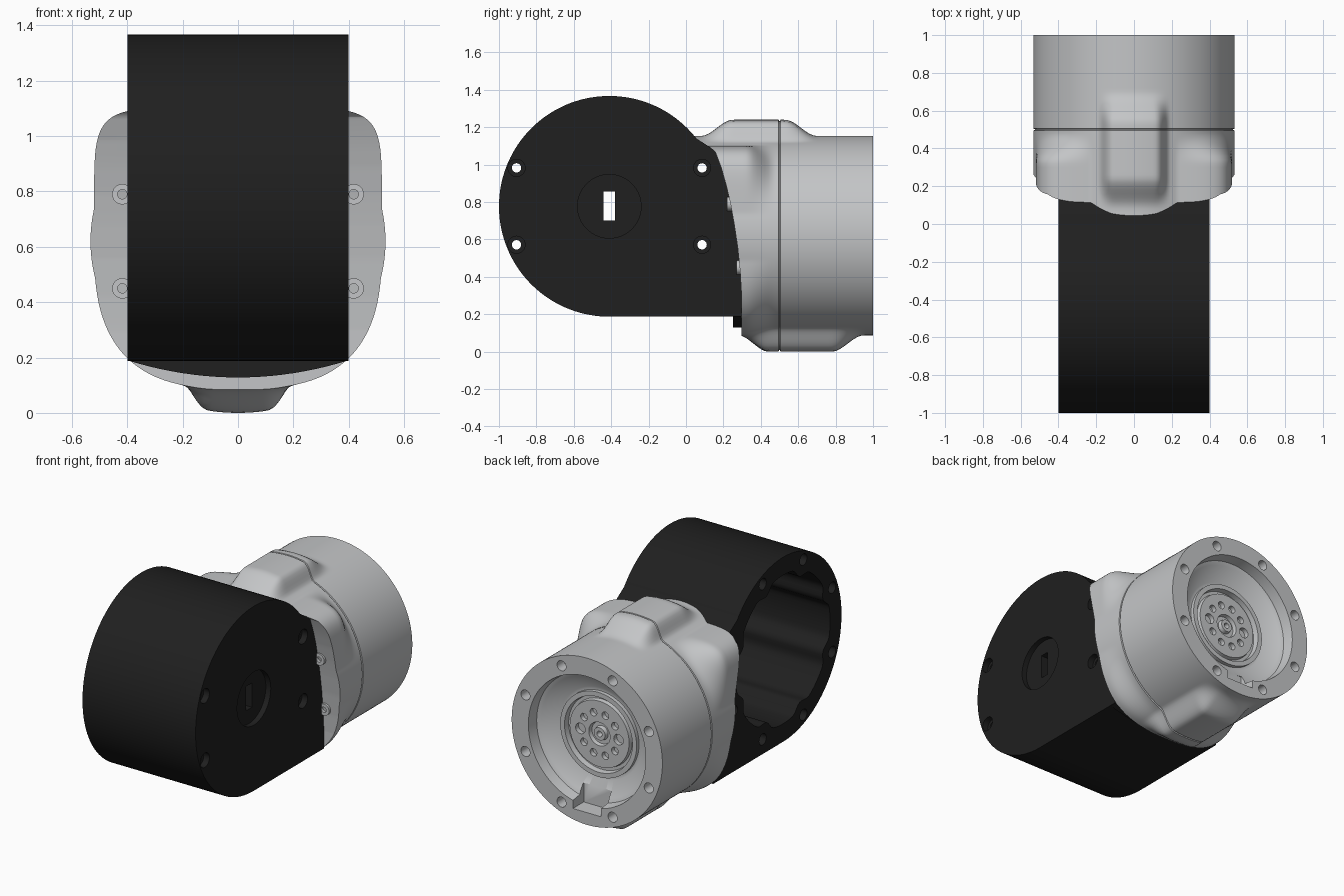
import bpy, bmesh
from math import sin, cos, pi, radians, hypot

if "Cube" in bpy.data.objects:
    bpy.data.objects.remove(bpy.data.objects["Cube"])


def material(name, rgb):
    m = bpy.data.materials.new(name)
    m.use_nodes = True
    m.diffuse_color = (*rgb, 1)
    m.node_tree.nodes["Principled BSDF"].inputs["Base Color"].default_value = (*rgb, 1)
    return m


BLACK = material("matte black", (0.014, 0.014, 0.014))
GREY = material("light grey metal", (0.55, 0.56, 0.57))

HY, HZ, HR = -0.41, 0.777, 0.59      # drum housing centre and radius
MZ, MR = 0.62, 0.533                 # motor axis height and radius


def finish(name, bm, mat=None):
    bmesh.ops.recalc_face_normals(bm, faces=bm.faces)
    me = bpy.data.meshes.new(name)
    bm.to_mesh(me)
    bm.free()
    ob = bpy.data.objects.new(name, me)
    bpy.context.collection.objects.link(ob)
    if mat:
        me.materials.append(mat)
    return ob


def add_prism(bm, pts, axis, a, b):
    """Extrude a 2D outline along x (points are y, z) or y (points are x, z)."""
    def place(u, v, t):
        return (t, u, v) if axis == "x" else (u, t, v)
    lo = [bm.verts.new(place(u, v, a)) for u, v in pts]
    hi = [bm.verts.new(place(u, v, b)) for u, v in pts]
    bm.faces.new(lo)
    bm.faces.new(hi)
    for i in range(len(pts)):
        j = (i + 1) % len(pts)
        bm.faces.new((lo[i], lo[j], hi[j], hi[i]))


def prisms(name, outlines, axis, a, b, mat=None):
    bm = bmesh.new()
    for pts in outlines:
        add_prism(bm, pts, axis, a, b)
    return finish(name, bm, mat)


def circle(u, v, r, n=24):
    return [(u + r * cos(2 * pi * i / n), v + r * sin(2 * pi * i / n)) for i in range(n)]


def box(u0, u1, v0, v1):
    return [(u0, v0), (u1, v0), (u1, v1), (u0, v1)]


def ring_points(u, v, r, n, offset):
    return [(u + r * cos(2 * pi * i / n + offset), v + r * sin(2 * pi * i / n + offset))
            for i in range(n)]


def select_only(ob):
    bpy.ops.object.select_all(action="DESELECT")
    ob.select_set(True)
    bpy.context.view_layer.objects.active = ob


def cut(ob, cutter):
    select_only(ob)
    mod = ob.modifiers.new("cut", "BOOLEAN")
    mod.operation, mod.solver, mod.object = "DIFFERENCE", "EXACT", cutter
    bpy.ops.object.modifier_apply(modifier=mod.name)
    bpy.data.objects.remove(cutter)


def smooth(ob, angle=35):
    select_only(ob)
    bpy.ops.object.shade_smooth_by_angle(angle=radians(angle))


def step(a, b, x):
    t = min(max((x - a) / (b - a), 0), 1)
    return t * t * (3 - 2 * t)


# Drum housing: round nose, flat base, curved back edge
EDGE = [(0.297, 0.187), (0.297, 0.3), (0.29, 0.42), (0.276, 0.56), (0.258, 0.68),
        (0.238, 0.79), (0.215, 0.89), (0.188, 0.985), (0.157, 1.068), (0.125, 1.095)]


def arc(start, end, n):
    return [(HY + HR * cos(radians(start + (end - start) * i / n)),
             HZ + HR * sin(radians(start + (end - start) * i / n))) for i in range(n + 1)]


housing = prisms("drum_housing", [EDGE + arc(38, 270, 90)], "x", -0.4, 0.4, BLACK)

# Scalloped cavity, open on the right side, with a boss at each screw
cavity = []
for i in range(128):
    t = 2 * pi * i / 128
    r = 0.475 - 0.04 * max(0, cos(8 * (t - pi / 8))) ** 2
    cavity.append((HY + r * cos(t), HZ + r * sin(t)))
cut(housing, prisms("cavity_cutter", [cavity], "x", -0.5, 0.3))

# Shallow recess and keyway in the closed side
cut(housing, prisms("recess_cutter", [circle(HY, HZ, 0.17, 64)], "x", 0.365, 0.5))
cut(housing, prisms("keyway_cutter", [box(HY - 0.03, HY + 0.03, 0.7, 0.855)], "x", 0.2, 0.5))

# Screw holes: eight on the open rim, four running through
screws = ring_points(HY, HZ, 0.537, 8, pi / 8)
through = [p for p in screws if abs(p[0] - HY) > 0.4]
cut(housing, prisms("rim_cutter", [circle(*p, 0.036) for p in screws], "x", -0.5, -0.33))
cut(housing, prisms("bore_cutter", [circle(*p, 0.025) for p in through], "x", -0.5, 0.5))
cut(housing, prisms("counterbore_cutter", [circle(*p, 0.046) for p in through], "x", 0.36, 0.5))
smooth(housing)

# Lip under the housing
lip = [(0.4 - 0.04 * i, 0.128 + 0.062 * (abs(0.4 - 0.04 * i) / 0.4) ** 2) for i in range(21)]
prisms("lower_lip", [lip], "y", 0.25, 0.298, BLACK)


# Motor body: squared collar blending into a cylinder, with two raised pads
def body_radius(t, y):
    c, s = cos(t), sin(t)
    n, h = (7, 0.482) if s > 0 else (2.8, 0.533)
    collar = (abs(c / 0.52) ** n + abs(s / h) ** n) ** (-1 / n)
    r = MR + max(collar - MR, 0) * (1 - step(0.32, 0.48, y))
    x = abs(MR * c)
    if s > 0:
        r += 0.087 * (1 - step(0.1, 0.19, x)) * step(0.08, 0.25, y) * (1 - step(0.53, 0.7, y))
    else:
        r += 0.087 * (1 - step(0.09, 0.21, x)) * step(0.28, 0.44, y) * (1 - step(0.78, 0.95, y))
    return r - (0.008 if abs(y - 0.5) < 0.003 else 0)


N = 240
bm = bmesh.new()
rings = []


def add_ring(radius, y):
    rings.append([bm.verts.new((radius(t) * cos(t), y, MZ + radius(t) * sin(t)))
                  for t in (2 * pi * i / N for i in range(N))])


stations = [i * 0.02 for i in range(1, 51) if i != 25] + [0.495, 0.498, 0.502, 0.505]
for y in sorted(stations):
    add_ring(lambda t: body_radius(t, y), y)

# Turned output face: rim, dish, grooves and hub
FACE = [(0.415, 1), (0.405, 0.93), (0.38, 0.92), (0.29, 0.86), (0.27, 0.86), (0.27, 0.885),
        (0.24, 0.885), (0.235, 0.85), (0.215, 0.85), (0.21, 0.875), (0.075, 0.875),
        (0.07, 0.85), (0.045, 0.85), (0.04, 0.875), (0.018, 0.875), (0.015, 0.84)]
for r, y in FACE:
    add_ring(lambda t: r, y)
for a, b in zip(rings, rings[1:]):
    for i in range(N):
        j = (i + 1) % N
        bm.faces.new((a[i], a[j], b[j], b[i]))
bm.faces.new(rings[0])
bm.faces.new(rings[-1])
motor = finish("motor_body", bm, GREY)

# Seat the collar against the housing's back edge
seat = [(-1.1, -0.1), (0.297, -0.1)] + EDGE[1:] + arc(38, 180, 60)
cut(motor, prisms("seat_cutter", [seat], "x", -0.9, 0.9))

# Rim screw holes, hub holes and cable notch
rim = [circle(*p, 0.032) for p in ring_points(0, MZ, 0.472, 8, pi / 8)]
cut(motor, prisms("rim_hole_cutter", rim, "y", 0.93, 1.1))
hub = [circle(*p, 0.024 if i % 5 else 0.034, 16)
       for i, p in enumerate(ring_points(0, MZ, 0.135, 10, 0))]
cut(motor, prisms("hub_hole_cutter", hub, "y", 0.845, 0.95))
cut(motor, prisms("notch_cutter", [box(-0.1, 0.1, MZ - 0.455, MZ - 0.33)], "y", 0.89, 1.1))
smooth(motor)

# Screw bosses on the collar's front face
for side, label in ((1, "left"), (-1, "right")):
    for z, y, level in ((0.79, 0.22, "upper"), (0.45, 0.27, "lower")):
        boss = prisms(f"{level}_{label}_boss", [circle(side * 0.418, z, 0.037)],
                      "y", y, y + 0.1, GREY)
        cut(boss, prisms("boss_cutter", [circle(side * 0.418, z, 0.017)], "y", y - 0.05, y + 0.03))
        smooth(boss)
